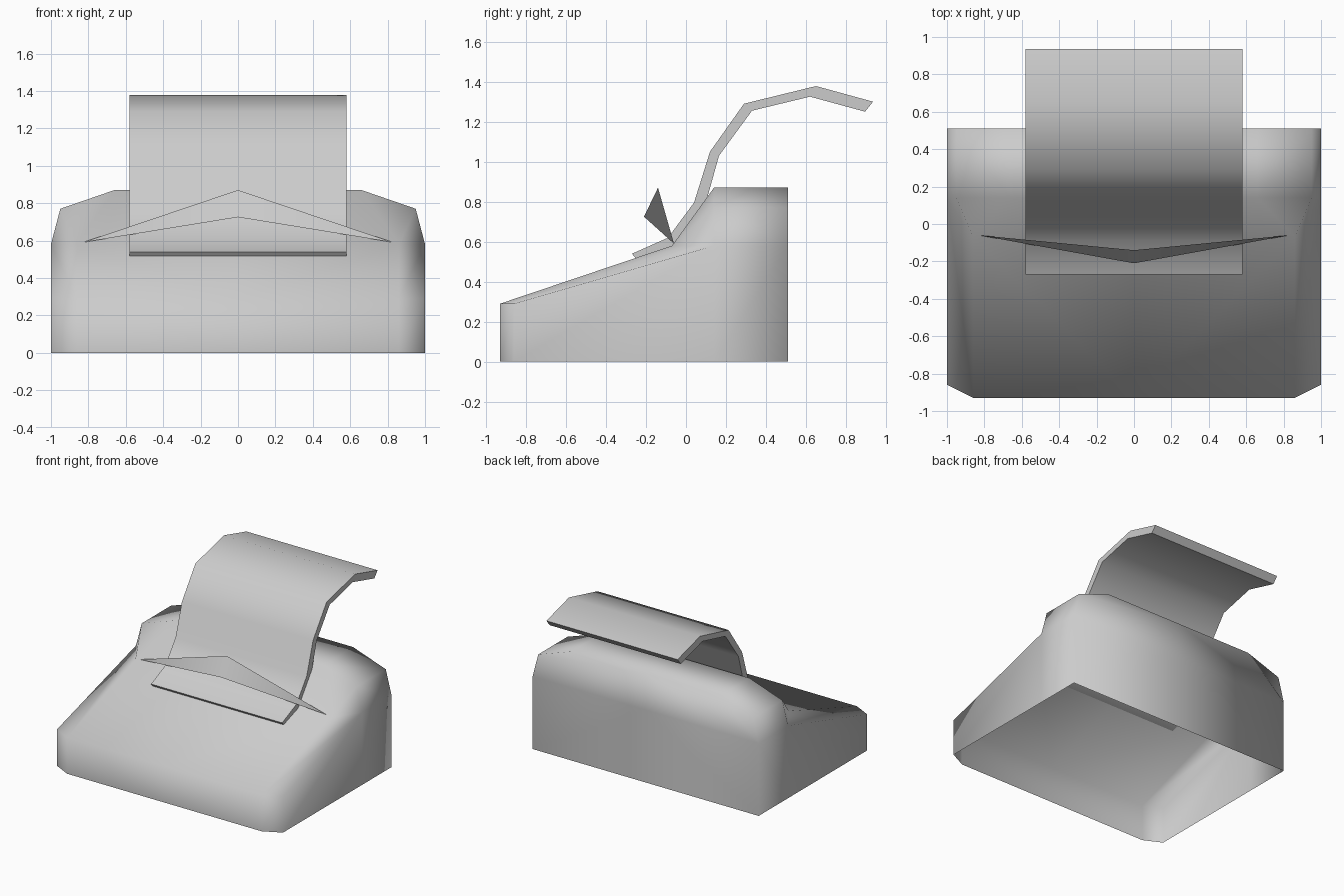
import bpy, bmesh, math

if "Cube" in bpy.data.objects:
    bpy.data.objects.remove(bpy.data.objects["Cube"])


def make(name, verts, faces, mirror=False, angle=None, fix_normals=True):
    """Build a mesh object, optionally mirrored across x = 0, smooth shaded."""
    mesh = bpy.data.meshes.new(name)
    mesh.from_pydata(verts, [], faces)
    bm = bmesh.new()
    bm.from_mesh(mesh)
    if fix_normals:
        bmesh.ops.recalc_face_normals(bm, faces=bm.faces)
    bm.to_mesh(mesh)
    bm.free()
    obj = bpy.data.objects.new(name, mesh)
    bpy.context.collection.objects.link(obj)
    if mirror:
        obj.modifiers.new("mirror", "MIRROR").merge_threshold = 0.001
    bpy.ops.object.select_all(action='DESELECT')
    obj.select_set(True)
    bpy.context.view_layer.objects.active = obj
    if angle is None:
        bpy.ops.object.shade_smooth()
    else:
        bpy.ops.object.shade_smooth_by_angle(angle=math.radians(angle))
    return obj


# Body shell, right half, open underneath
body_verts = [
    (0, -.93, 0), (.86, -.93, 0), (1, -.86, 0), (1, .51, 0), (0, .51, 0),
    (0, -.93, .29), (.86, -.93, .29), (1, -.86, .29),
    (0, -.07, .58), (.86, -.07, .58), (1, .14, .58),
    (0, .14, .87), (.66, .14, .87), (.95, .14, .77),
    (0, .51, .87), (.66, .51, .87), (.95, .51, .77), (1, .51, .58),
    (0, .51, .58), (1, .14, 0),
]
body_faces = [
    (0, 1, 6, 5), (1, 2, 7, 6),                                   # front
    (5, 6, 9, 8), (6, 7, 10, 9),                                  # slope
    (8, 9, 12, 11), (9, 13, 12), (9, 10, 13),                     # step
    (11, 12, 15, 14), (12, 13, 16, 15), (13, 10, 17, 16),         # crown
    (2, 19, 10, 7), (19, 3, 17, 10),                              # side
    (3, 4, 18, 17), (18, 14, 15, 16, 17),                         # back
]
make("body_shell", body_verts, body_faces, mirror=True)

# Curled sheet: closed side profile swept across the width
upper = [(-.27, .54), (-.09, .62), (.04, .795), (.12, 1.05),
         (.29, 1.29), (.65, 1.378), (.935, 1.30)]
lower = [(-.25, .515), (-.07, .58), (.105, .815), (.165, 1.03),
         (.33, 1.255), (.62, 1.325), (.895, 1.25)]
n = len(upper)
verts = [(x, y, z) for x in (-.58, .58) for y, z in upper + lower]
m = 2 * n
faces = []
for i in range(n - 1):
    faces.append((i, i + 1, m + i + 1, m + i))
    faces.append((n + i, n + i + 1, m + n + i + 1, m + n + i))
    for s in (0, m):
        faces.append((s + i, s + i + 1, s + n + i + 1, s + n + i))
for i in (0, n - 1):
    faces.append((i, n + i, m + n + i, m + i))
make("curled_sheet", verts, faces, angle=60)

# Pointed band looping around the sheet, front and back
band_verts = [(.83, -.06, .59), (0, -.14, .87), (0, -.21, .725),
              (0, .17, .87), (0, .20, .73)]
make("sheet_band", band_verts, [(0, 1, 2), (0, 4, 3)], mirror=True)
